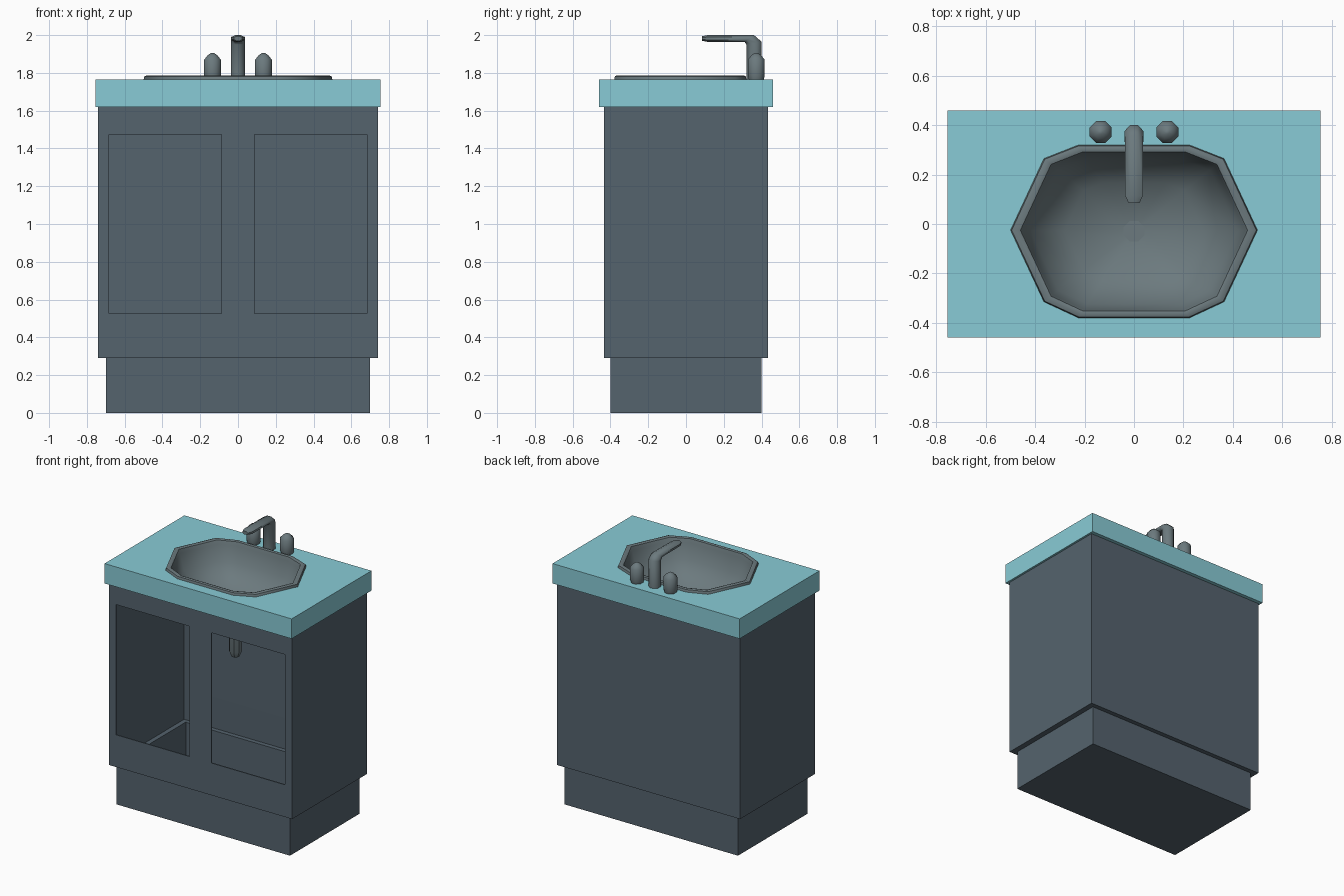
import bpy, bmesh, math
from mathutils import Vector

if "Cube" in bpy.data.objects:
    bpy.data.objects.remove(bpy.data.objects["Cube"])


def material(name, rgb):
    m = bpy.data.materials.new(name)
    m.diffuse_color = (*rgb, 1)
    m.use_nodes = True
    m.node_tree.nodes["Principled BSDF"].inputs["Base Color"].default_value = m.diffuse_color
    return m


SLATE = material("slate_cabinet", (0.09, 0.125, 0.155))
TEAL = material("teal_counter", (0.25, 0.60, 0.67))
GREY = material("grey_metal", (0.15, 0.195, 0.21))


def loft(rings, start=False, end=False):
    """Skin a list of equal-length point rings, with optional end caps."""
    bm = bmesh.new()
    loops = [[bm.verts.new(p) for p in r] for r in rings]
    n = len(loops[0])
    for a, b in zip(loops, loops[1:]):
        for i in range(n):
            j = (i + 1) % n
            bm.faces.new((a[i], a[j], b[j], b[i]))
    if start:
        bm.faces.new(loops[0][::-1])
    if end:
        bm.faces.new(loops[-1])
    return bm, loops


def finish(bm, name, mat, smooth=None):
    bmesh.ops.recalc_face_normals(bm, faces=bm.faces[:])
    me = bpy.data.meshes.new(name)
    bm.to_mesh(me)
    bm.free()
    me.materials.append(mat)
    ob = bpy.data.objects.new(name, me)
    bpy.context.collection.objects.link(ob)
    if smooth:
        bpy.ops.object.select_all(action='DESELECT')
        ob.select_set(True)
        bpy.context.view_layer.objects.active = ob
        bpy.ops.object.shade_smooth_by_angle(angle=math.radians(smooth))
    return ob


def rect(x, y, z):
    return [(-x, -y, z), (x, -y, z), (x, y, z), (-x, y, z)]


def circle(cx, cy, r, z, n=8):
    return [(cx + r * math.cos(math.tau * (i + .5) / n),
             cy + r * math.sin(math.tau * (i + .5) / n), z) for i in range(n)]


# Cabinet with recessed plinth and two open door holes in the front
bm, _ = loft([rect(.70, .40, 0), rect(.70, .40, .29),
              rect(.74, .433, .29), rect(.74, .433, 1.62)], start=True)
cuts = [((x, 0, 0), (1, 0, 0)) for x in (-.683, -.088, .088, .683)]
cuts += [((0, 0, z), (0, 0, 1)) for z in (.525, 1.475)]
for co, no in cuts:
    bmesh.ops.bisect_plane(bm, geom=bm.verts[:] + bm.edges[:] + bm.faces[:],
                           plane_co=co, plane_no=no)
holes = []
for f in bm.faces:
    c = f.calc_center_median()
    if c.y < -.43 and .088 < abs(c.x) < .683 and .525 < c.z < 1.475:
        holes.append(f)
bmesh.ops.delete(bm, geom=holes, context='FACES')
cabinet = finish(bm, "cabinet", SLATE)
shell = cabinet.modifiers.new("thickness", 'SOLIDIFY')
shell.thickness = .008
shell.offset = -1

# Ten-sided basin outline, mirrored left to right
half = [(.225, -.38), (.365, -.315), (.5, -.025), (.365, .265), (.225, .32)]
outline = half + [(-x, y) for x, y in reversed(half)]


def basin_ring(s, z):
    return [(x * s, -.03 + (y + .03) * s, z) for x, y in outline]


# Countertop with the basin cut out
bm, loops = loft([rect(.735, .43, 1.62), rect(.755, .46, 1.62), rect(.755, .46, 1.765)])
top = loops[-1]
hole = [bm.verts.new(p) for p in basin_ring(.95, 1.765)]
edges = [bm.edges.get((top[i], top[(i + 1) % 4])) for i in range(4)]
edges += [bm.edges.new((hole[i], hole[(i + 1) % 10])) for i in range(10)]
bmesh.ops.triangle_fill(bm, edges=edges, use_beauty=True, normal=(0, 0, 1))
finish(bm, "countertop", TEAL)

# Sink rim and bowl
bm, _ = loft([basin_ring(s, z) for s, z in
              ((1, 1.764), (.99, 1.782), (.96, 1.787), (.92, 1.782), (.90, 1.755),
               (.84, 1.64), (.56, 1.53), (.1, 1.49))], end=True)
finish(bm, "sink_basin", GREY, 50)

# Drain pipe under the bowl
bm, _ = loft([circle(0, -.03, r, z) for r, z in
              ((.045, 1.495), (.045, 1.17), (.028, 1.13))], True, True)
finish(bm, "drain_pipe", GREY, 40)

# Tap handles
for side, sx in (("left", -1), ("right", 1)):
    bm, _ = loft([circle(sx * .135, .372, r, z) for r, z in
                  ((.042, 1.763), (.048, 1.785), (.048, 1.87), (.028, 1.893), (.008, 1.906))],
                 True, True)
    finish(bm, side + "_tap_handle", GREY, 50)


# Spout: each section spans two points in the side plane plus a half width
def section(a, b, w, n=8):
    a, b = Vector((0, *a)), Vector((0, *b))
    mid, rad = (a + b) / 2, (b - a) / 2
    return [mid + rad * math.cos(math.tau * (i + .5) / n) / math.cos(math.pi / n)
            + Vector((w * math.sin(math.tau * (i + .5) / n) / math.cos(math.pi / n), 0, 0))
            for i in range(n)]


bm, _ = loft([section(*s) for s in (
    ((.32, 1.763), (.40, 1.763), .038),
    ((.32, 1.95), (.40, 1.965), .038),
    ((.31, 1.964), (.36, 2.0), .037),
    ((.115, 1.964), (.115, 2.0), .036),
    ((.085, 1.97), (.085, 1.994), .022))], True, True)
finish(bm, "spout", GREY, 50)
